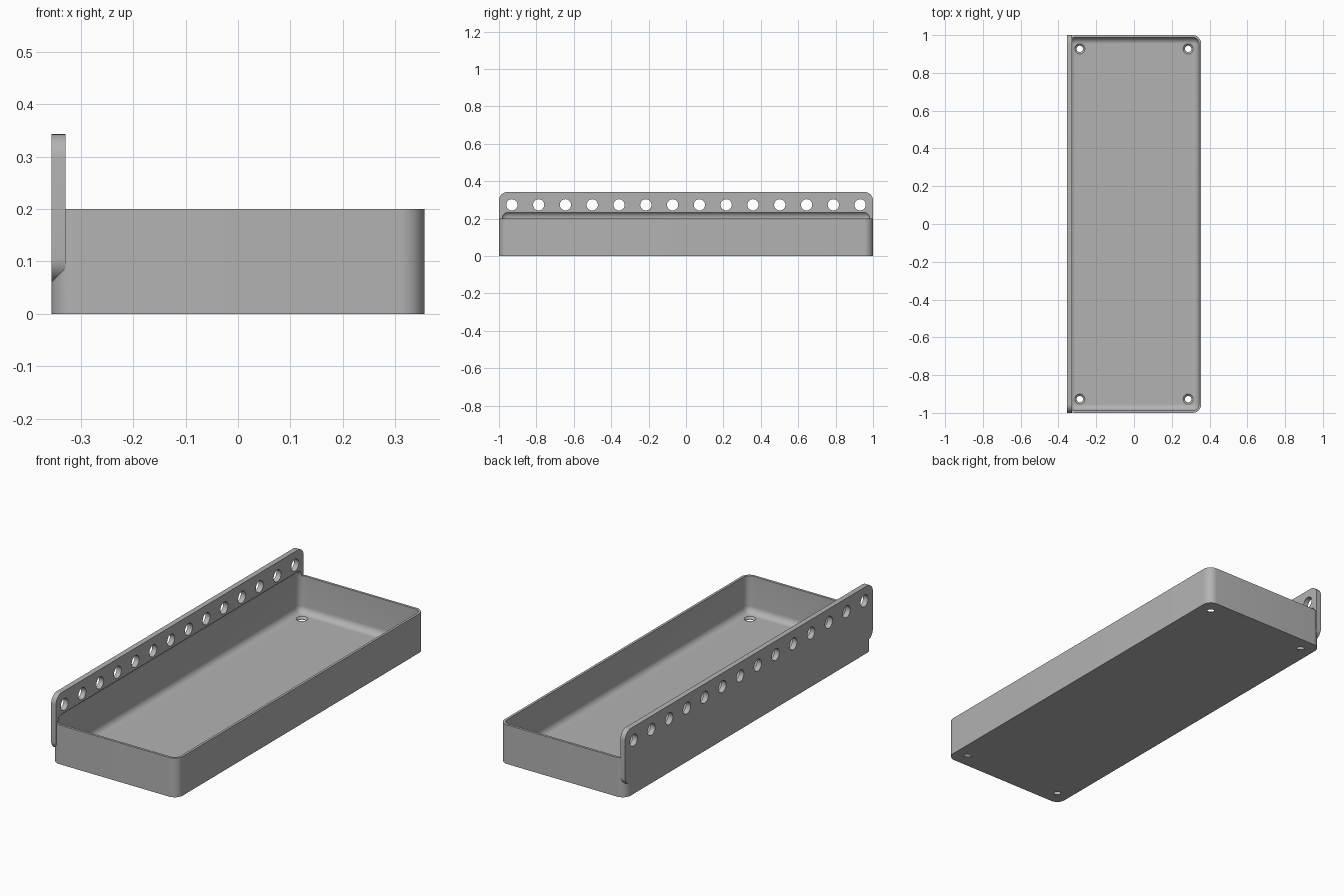
import bpy, bmesh, math
from mathutils import Matrix, Vector

cube = bpy.data.objects.get("Cube")
if cube:
    bpy.data.objects.remove(cube)

HX, HY, H = 0.356, 1.0, 0.2       # tray half sizes and height
R, WALL = 0.046, 0.0125           # corner radius, wall thickness
FLANGE, LOW, TOP = 0.027, 0.06, 0.343

grey = bpy.data.materials.new("grey plastic")
grey.use_nodes = True
colour = (0.45, 0.45, 0.45, 1)
grey.diffuse_color = colour
grey.node_tree.nodes["Principled BSDF"].inputs["Base Color"].default_value = colour


def rounded_rect(hx, hy, r, steps=10):
    pts = []
    for k, (sx, sy) in enumerate([(1, 1), (-1, 1), (-1, -1), (1, -1)]):
        for i in range(steps + 1):
            a = math.pi / 2 * (k + i / steps)
            pts.append((sx * (hx - r) + r * math.cos(a), sy * (hy - r) + r * math.sin(a)))
    return pts


def loft(name, rings, matrix=Matrix()):
    """Closed solid through (outline, height) rings."""
    bm = bmesh.new()
    loops = [[bm.verts.new(matrix @ Vector((x, y, z))) for x, y in pts] for pts, z in rings]
    n = len(loops[0])
    for a, b in zip(loops, loops[1:]):
        for i in range(n):
            j = (i + 1) % n
            bm.faces.new((a[i], a[j], b[j], b[i]))
    bm.faces.new(loops[0][::-1])
    bm.faces.new(loops[-1])
    bmesh.ops.recalc_face_normals(bm, faces=bm.faces)
    mesh = bpy.data.meshes.new(name)
    bm.to_mesh(mesh)
    bm.free()
    mesh.materials.append(grey)
    obj = bpy.data.objects.new(name, mesh)
    bpy.context.collection.objects.link(obj)
    return obj


def circle(r, n=32):
    return [(r * math.cos(2 * math.pi * i / n), r * math.sin(2 * math.pi * i / n)) for i in range(n)]


def combine(target, other, operation):
    bpy.context.view_layer.objects.active = target
    mod = target.modifiers.new(operation, "BOOLEAN")
    mod.operation, mod.object, mod.solver = operation, other, "EXACT"
    bpy.ops.object.modifier_apply(modifier=mod.name)
    bpy.data.objects.remove(other)


# Tray block with rounded vertical corners
outline = rounded_rect(HX, HY, R)
tray = loft("tray", [(outline, 0), (outline, H)])

# Upright mounting flange along the right side
to_x = Matrix(((0, 0, 1, 0), (1, 0, 0, 0), (0, 1, 0, (LOW + TOP) / 2), (0, 0, 0, 1)))
plate = rounded_rect(HY, (TOP - LOW) / 2, R)
flange = loft("mounting_flange", [(plate, -HX), (plate, -HX + FLANGE)], to_x)
combine(tray, flange, "UNION")

# Hollow: a fully rounded box that also scoops into the flange
fillet = R - WALL
low, high, steps = WALL + fillet, H + 0.005, 8
rings = []
for centre, start in ((low, -90), (high, 0)):
    for i in range(steps + 1):
        a = math.radians(start + 90 * i / steps)
        r = max(fillet * math.cos(a), 0.001)
        inset = fillet - r
        rings.append((rounded_rect(HX - WALL - inset, HY - WALL - inset, r),
                      centre + fillet * math.sin(a)))
combine(tray, loft("cavity_cutter", rings), "DIFFERENCE")

# Row of holes through the flange
for i in range(14):
    y = -0.931 + i * 1.862 / 13
    at = Matrix.Translation((-HX, y, 0.274)) @ Matrix.Rotation(math.pi / 2, 4, "Y")
    combine(tray, loft("flange_hole", [(circle(0.03), -0.1), (circle(0.03), 0.1)], at), "DIFFERENCE")

# Countersunk screw holes in the floor corners
for x in (-0.287, 0.287):
    for y in (-0.927, 0.927):
        profile = [(circle(0.017), -0.05), (circle(0.017), 0.003),
                   (circle(0.027), WALL), (circle(0.027), 0.03)]
        combine(tray, loft("screw_hole", profile, Matrix.Translation((x, y, 0))), "DIFFERENCE")

# Smooth the fillets, keep the edges crisp
bpy.ops.object.select_all(action="DESELECT")
tray.select_set(True)
bpy.context.view_layer.objects.active = tray
bpy.ops.object.shade_smooth_by_angle(angle=math.radians(30))
